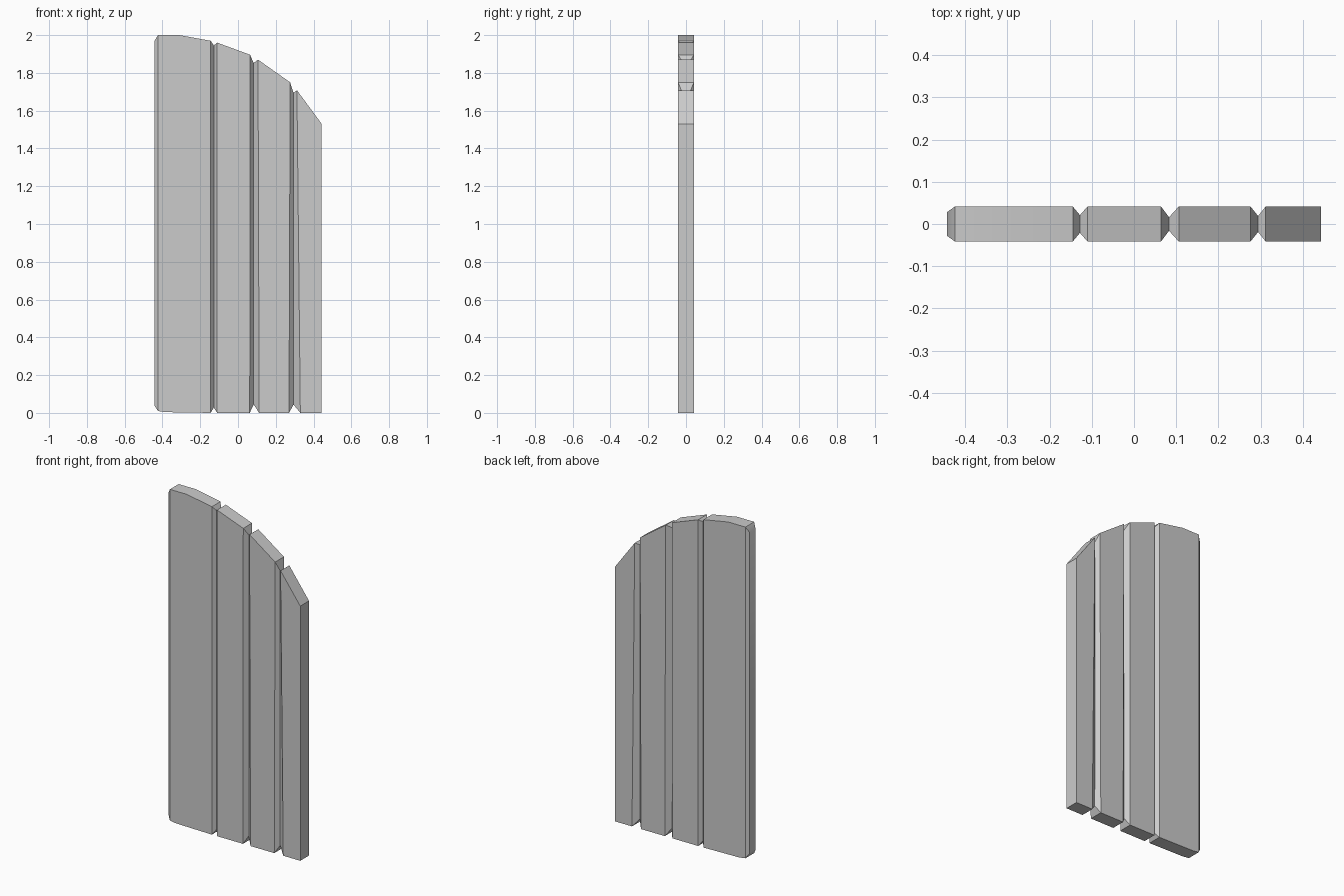
import bpy, bmesh, math

if "Cube" in bpy.data.objects:
    bpy.data.objects.remove(bpy.data.objects["Cube"])

T = 0.0415  # half thickness of the planks

# Cross-sections along the door: x at bottom, x at top, half thickness, z bottom, z top
SECTIONS = [
    (-0.443, -0.443, 0.028, 0.04, 1.967),
    (-0.424, -0.424, T, 0.01, 2.0),
    (-0.383, -0.310, T, 0.004, 2.0),
    (-0.145, -0.145, T, 0.0, 1.970),
    (-0.128, -0.128, 0.021, 0.028, 1.945),   # first groove
    (-0.110, -0.110, T, 0.0, 1.960),
    (0.062, 0.064, T, 0.0, 1.896),
    (0.083, 0.083, 0.016, 0.044, 1.852),     # second groove
    (0.112, 0.106, T, 0.0, 1.870),
    (0.270, 0.276, T, 0.0, 1.750),
    (0.294, 0.294, 0.019, 0.044, 1.694),     # third groove
    (0.330, 0.312, T, 0.0, 1.708),
    (0.443, 0.443, T, 0.0, 1.530),
]

# Planked door leaf: rectangular sections joined from left to right
bm = bmesh.new()
rings = []
for xb, xt, h, z0, z1 in SECTIONS:
    rings.append([bm.verts.new(p) for p in
                  ((xb, -h, z0), (xb, h, z0), (xt, h, z1), (xt, -h, z1))])
for a, b in zip(rings, rings[1:]):
    for i in range(4):
        j = (i + 1) % 4
        bm.faces.new((a[i], a[j], b[j], b[i]))
bm.faces.new(rings[0])
bm.faces.new(rings[-1])
bmesh.ops.recalc_face_normals(bm, faces=bm.faces)

mesh = bpy.data.meshes.new("plank_door_leaf")
bm.to_mesh(mesh)
bm.free()
door = bpy.data.objects.new("plank_door_leaf", mesh)
bpy.context.collection.objects.link(door)

# Soft plank faces with crisp groove edges
bpy.context.view_layer.objects.active = door
door.select_set(True)
bpy.ops.object.shade_smooth_by_angle(angle=math.radians(30))
